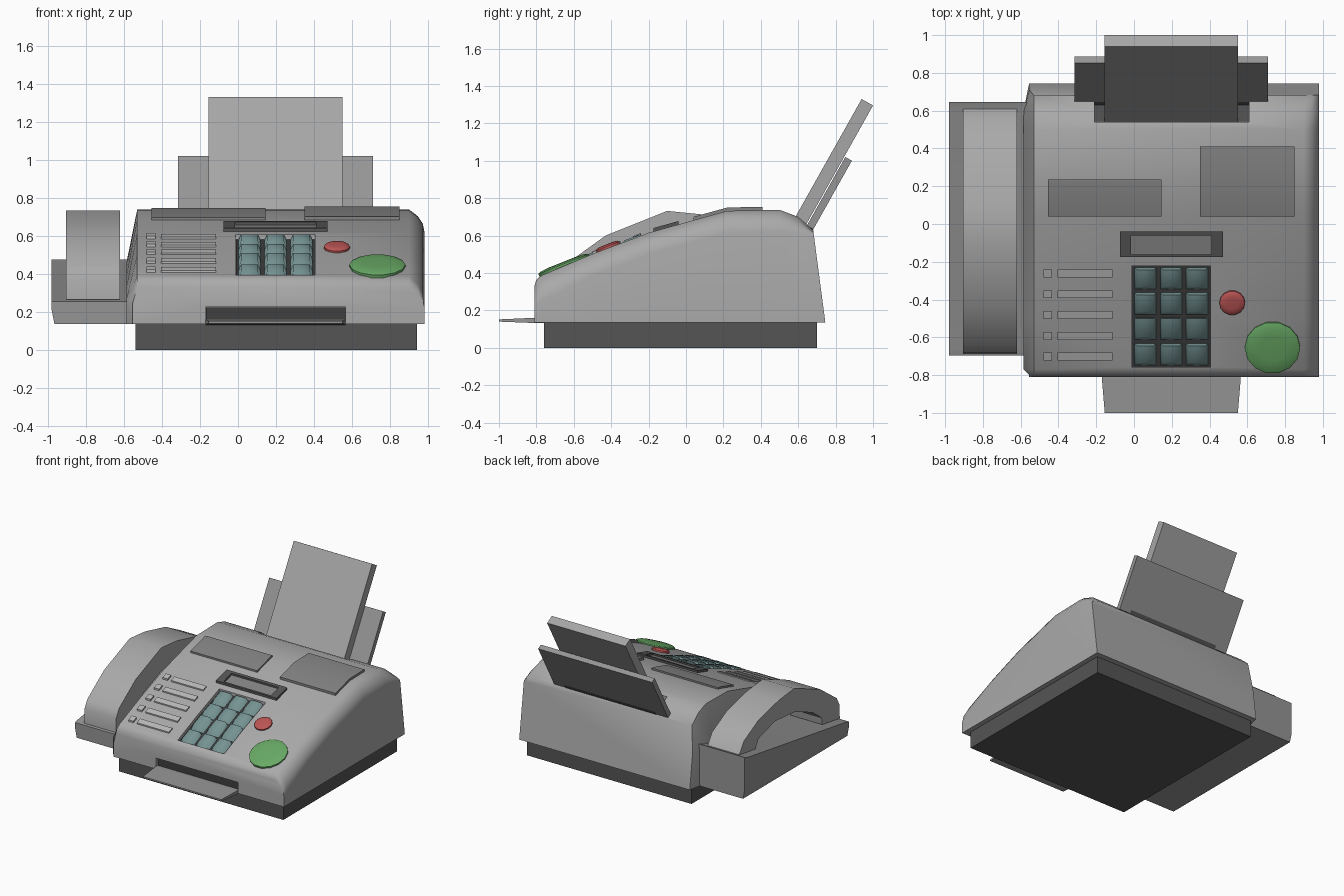
import bpy, bmesh, math

if "Cube" in bpy.data.objects:
    bpy.data.objects.remove(bpy.data.objects["Cube"])

# Deck height of the body along y (y, z)
DECK = [(-0.81, 0.33), (-0.80, 0.365), (-0.77, 0.388), (-0.5, 0.502), (-0.2, 0.615),
        (0.05, 0.685), (0.22, 0.732), (0.5, 0.738), (0.6, 0.70), (0.68, 0.63)]


def deck_z(y):
    for (ya, za), (yb, zb) in zip(DECK, DECK[1:]):
        if y <= yb:
            return za + (zb - za) * (y - ya) / (yb - ya)
    return DECK[-1][1]


def material(name, r, g=None, b=None):
    m = bpy.data.materials.new(name)
    m.diffuse_color = (r, r if g is None else g, r if b is None else b, 1)
    m.use_nodes = True
    m.node_tree.nodes["Principled BSDF"].inputs["Base Color"].default_value = m.diffuse_color
    return m


def finish(name, bm, mat=None, smooth=None):
    bmesh.ops.recalc_face_normals(bm, faces=bm.faces[:])
    me = bpy.data.meshes.new(name)
    bm.to_mesh(me)
    bm.free()
    ob = bpy.data.objects.new(name, me)
    bpy.context.collection.objects.link(ob)
    if mat:
        me.materials.append(mat)
    if smooth:
        shade(ob, smooth)
    return ob


def activate(ob):
    bpy.ops.object.select_all(action='DESELECT')
    ob.select_set(True)
    bpy.context.view_layer.objects.active = ob


def shade(ob, degrees):
    activate(ob)
    bpy.ops.object.shade_smooth_by_angle(angle=math.radians(degrees))


def loft(name, rings, mat=None, smooth=None):
    """Skin equal-sized rings of points and cap both ends."""
    bm = bmesh.new()
    vs = [[bm.verts.new(p) for p in r] for r in rings]
    n = len(rings[0])
    for a, b in zip(vs, vs[1:]):
        for i in range(n):
            j = (i + 1) % n
            bm.faces.new((a[i], a[j], b[j], b[i]))
    bm.faces.new(vs[0])
    bm.faces.new(vs[-1])
    return finish(name, bm, mat, smooth)


def prism(name, profile, x0, x1, mat=None, smooth=None):
    """Extrude a (y, z) profile along x."""
    return loft(name, [[(x, y, z) for y, z in profile] for x in (x0, x1)], mat, smooth)


def slab(name, x0, x1, y0, y1, lo, hi, mat=None, inset=0.0, smooth=30):
    """Plate that follows the deck from offset lo to offset hi."""
    ys = [y0] + [y for y, _ in DECK if y0 < y < y1] + [y1]
    rings = []
    for y in ys:
        t = y + (inset if y == y0 else -inset if y == y1 else 0)
        rings.append([(x0, y, deck_z(y) + lo), (x1, y, deck_z(y) + lo),
                      (x1 - inset, t, deck_z(t) + hi), (x0 + inset, t, deck_z(t) + hi)])
    return loft(name, rings, mat, smooth)


def cut(ob, cutter):
    cutter.hide_render = True
    mod = ob.modifiers.new("cut", 'BOOLEAN')
    mod.operation, mod.solver, mod.object = 'DIFFERENCE', 'EXACT', cutter
    activate(ob)
    bpy.ops.object.modifier_apply(modifier=mod.name)
    bpy.data.objects.remove(cutter)


def leaning(y, z, length, thick):
    """Leaning sheet profile, measured down from its top front corner."""
    dy, dz = 0.49 * length, 0.872 * length
    ny, nz = 0.872 * thick, -0.49 * thick
    return [(y, z), (y + ny, z + nz), (y + ny - dy, z + nz - dz), (y - dy, z - dz)]


def button(name, x, y, r, sides, h, mat):
    bm = bmesh.new()
    rings = []
    for rr, z in ((1, -0.02), (1, h * 0.5), (0.88, h * 0.85), (0.5, h)):
        rings.append([bm.verts.new((r * rr * math.cos(2 * math.pi * i / sides),
                                    r * rr * math.sin(2 * math.pi * i / sides), z))
                      for i in range(sides)])
    for a, b in zip(rings, rings[1:]):
        for i in range(sides):
            j = (i + 1) % sides
            bm.faces.new((a[i], a[j], b[j], b[i]))
    bm.faces.new(rings[0])
    bm.faces.new(rings[-1])
    ob = finish(name, bm, mat, 40)
    ob.location = (x, y, deck_z(y))
    ob.rotation_euler.x = math.atan(0.4)


shell = material("shell_grey", 0.40)
light = material("light_grey", 0.48)
sheet = material("sheet_grey", 0.38)
mid = material("mid_grey", 0.30)
panel = material("panel_grey", 0.23)
dark = material("dark_grey", 0.09)
black = material("recess_black", 0.05)
teal = material("key_teal", 0.18, 0.29, 0.29)
red = material("stop_red", 0.5, 0.09, 0.09)
green = material("start_green", 0.14, 0.40, 0.13)

# Plinth
prism("base", [(-0.76, 0), (0.70, 0), (0.70, 0.15), (-0.76, 0.15)], -0.54, 0.94, dark)

# Main housing: cross-sections along y with a rounded right shoulder
BOTTOM = 0.135
sections = []
for k, (y, top) in enumerate(DECK):
    side = {0: 0.225, 1: 0.235, 2: 0.25, 8: 0.615, 9: 0.59}.get(k, top - 0.115)
    d = top - side
    left = -0.555 if k in (0, 1, 9) else -0.585
    ring = [(left, BOTTOM), (left, BOTTOM + 0.55 * (top - BOTTOM)), (-0.53, top), (0.90, top),
            (0.945, top - 0.3 * d), (0.972, top - 0.65 * d), (0.98, side), (0.98, BOTTOM)]
    back = 0.065 / (top - BOTTOM) if k == len(DECK) - 1 else 0
    sections.append([(x, y + (top - z) * back, z) for x, z in ring])
body = loft("housing", sections, shell)
cut(body, slab("keypad_cutter", -0.012, 0.405, -0.757, -0.222, -0.03, 0.1, black))
cut(body, prism("exit_cutter", [(-0.9, 0.1), (-0.6, 0.1), (-0.6, 0.225), (-0.9, 0.225)], -0.17, 0.565))
cut(body, prism("feed_cutter", [(0.54, 0.58), (0.66, 0.58), (0.74, 0.80), (0.54, 0.80)], -0.21, 0.61))
shade(body, 55)

# Dark linings of the keypad recess and the paper exit
slab("keypad_floor", -0.011, 0.404, -0.756, -0.223, -0.035, -0.026, black)
prism("exit_lining", [(-0.79, 0.15), (-0.6, 0.15), (-0.6, 0.224), (-0.79, 0.224)], -0.169, 0.564, black)

# Paper exit tray
loft("exit_tray", [[(x0, y, z0), (x1, y, z0), (x1, y, z1), (x0, y, z1)] for x0, x1, y, z0, z1 in (
    (-0.17, 0.565, -0.65, 0.13, 0.155), (-0.17, 0.565, -0.82, 0.133, 0.16), (-0.155, 0.55, -1.0, 0.14, 0.152))],
     mid)

# Document sheet and its wider support behind
prism("feed_sheet", leaning(0.939, 1.33, 0.82, 0.07), -0.155, 0.55, sheet)
prism("feed_support", leaning(0.852, 1.02, 0.42, 0.04), -0.315, 0.71, mid)
prism("feed_support_tongue", leaning(0.66, 0.678, 0.10, 0.04), -0.21, 0.61, dark)
prism("feed_slot_floor", [(0.542, 0.57), (0.655, 0.57), (0.65, 0.625), (0.542, 0.625)], -0.209, 0.609, dark)

# Handset cradle
CRADLE = [(-0.695, BOTTOM), (0.645, BOTTOM), (0.645, 0.21), (0.645, 0.475),
          (0.60, 0.46), (-0.66, 0.265), (-0.695, 0.255), (-0.695, 0.21)]
loft("handset_cradle", [[(x, y, max(z, low)) for y, z in CRADLE]
                        for x, low in ((-0.55, 0), (-0.965, 0), (-0.98, 0.209))], mid, 30)

# Arched handset
prism("handset", [(-0.685, 0.265), (-0.68, 0.38), (-0.645, 0.445), (-0.43, 0.60), (-0.1, 0.732), (0.1, 0.712),
                  (0.36, 0.65), (0.55, 0.55), (0.61, 0.46), (0.40, 0.43), (0.36, 0.50), (0.15, 0.56),
                  (-0.1, 0.54), (-0.33, 0.45), (-0.45, 0.36), (-0.46, 0.30)], -0.905, -0.62, shell, 35)

# Raised deck panels
slab("left_panel", -0.455, 0.145, 0.04, 0.235, -0.01, 0.014, panel)
slab("right_panel", 0.35, 0.85, 0.04, 0.41, -0.01, 0.018, panel)

# Display: four frame bars around a lower screen
for part, x0, x1, y0, y1 in (("front", -0.075, 0.47, -0.175, -0.162), ("back", -0.075, 0.47, -0.062, -0.04),
                             ("left", -0.075, -0.015, -0.162, -0.062), ("right", 0.41, 0.47, -0.162, -0.062)):
    slab("display_frame_" + part, x0, x1, y0, y1, -0.01, 0.018, dark)
slab("display_screen", -0.015, 0.41, -0.162, -0.062, -0.01, 0.004, panel)

# Keypad of soft, pillow-like keys
for r in range(4):
    for c in range(3):
        x, y = 0.06 + 0.137 * c, -0.287 - 0.134 * r
        slab(f"key_{r}_{c}", x - 0.06, x + 0.06, y - 0.06, y + 0.06, -0.032, 0.008, teal, 0.016, 85)

# Quick-dial buttons with label strips
for i in range(5):
    y = -0.262 - 0.11 * i
    slab(f"dial_button_{i}", -0.48, -0.435, y - 0.021, y + 0.021, -0.01, 0.014, light)
    slab(f"dial_strip_{i}", -0.405, -0.115, y - 0.021, y + 0.021, -0.01, 0.01, light)

# Stop and start buttons
button("stop_button", 0.52, -0.415, 0.068, 14, 0.022, red)
button("start_button", 0.733, -0.652, 0.147, 14, 0.022, green)
